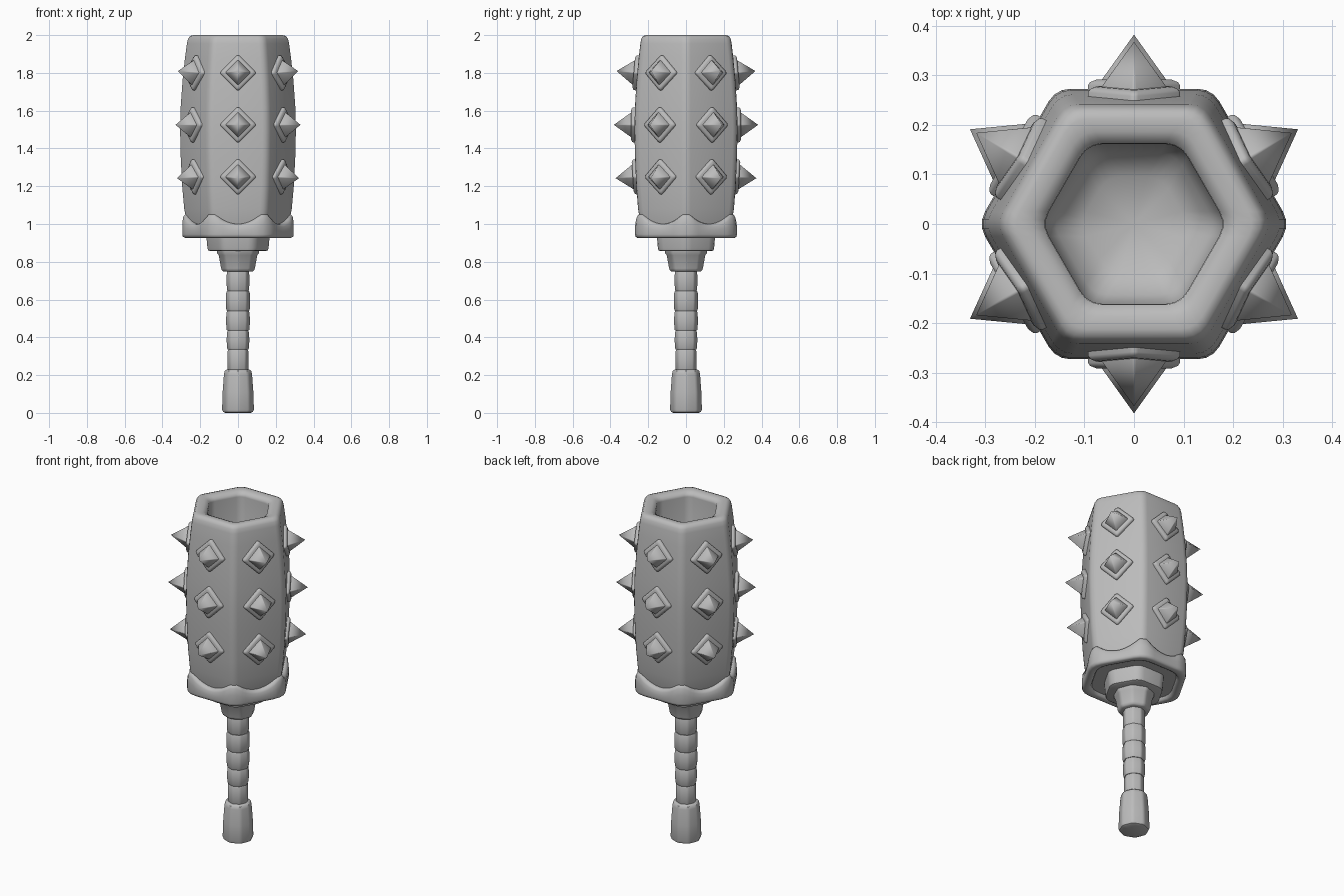
import bpy, bmesh, math
from math import pi, cos, sin, tan, radians
from mathutils import Vector, Matrix

cube = bpy.data.objects.get("Cube")
if cube:
    bpy.data.objects.remove(cube)

grey = bpy.data.materials.new("plain_grey")
grey.use_nodes = True
colour = (0.5, 0.5, 0.5, 1)
grey.diffuse_color = colour
grey.node_tree.nodes["Principled BSDF"].inputs["Base Color"].default_value = colour


def ring(radius, sides, corner, face_cuts):
    """Rounded polygon with a corner on +x."""
    half = pi / sides
    r = min(corner, radius * 0.5)
    arcs = []
    for k in range(sides):
        a = 2 * half * k
        c = Vector((cos(a), sin(a))) * (radius - r / cos(half))
        arcs.append([c + r * Vector((cos(a + b * half), sin(a + b * half)))
                     for b in (-1, -1 / 3, 1 / 3, 1)])
    pts = []
    for k, arc in enumerate(arcs):
        nxt = arcs[(k + 1) % sides][0]
        pts += arc
        pts += [arc[-1].lerp(nxt, i / (face_cuts + 1)) for i in range(1, face_cuts + 1)]
    return pts


def loft(name, profile, sides, corner, face_cuts=0, lift=None, angle=40, place=None):
    """Stack rounded polygons along z; profile entries are (radius, z[, lift share])."""
    bm = bmesh.new()
    rings = []
    for radius, z, *share in profile:
        if radius == 0:
            rings.append([bm.verts.new((0, 0, z))])
            continue
        amount = share[0] if share else 0
        rings.append([bm.verts.new((p.x, p.y, z + (amount * lift(p) if lift else 0)))
                      for p in ring(radius, sides, corner, face_cuts)])
    for a, b in zip(rings, rings[1:]):
        n = max(len(a), len(b))
        for i in range(n):
            j = (i + 1) % n
            if len(a) == 1:
                bm.faces.new((a[0], b[j], b[i]))
            elif len(b) == 1:
                bm.faces.new((a[i], a[j], b[0]))
            else:
                bm.faces.new((a[i], a[j], b[j], b[i]))
    bmesh.ops.recalc_face_normals(bm, faces=bm.faces)
    mesh = bpy.data.meshes.new(name)
    bm.to_mesh(mesh)
    bm.free()
    mesh.materials.append(grey)
    obj = bpy.data.objects.new(name, mesh)
    bpy.context.collection.objects.link(obj)
    if place:
        obj.matrix_world = place
    bpy.ops.object.select_all(action="DESELECT")
    obj.select_set(True)
    bpy.context.view_layer.objects.active = obj
    bpy.ops.object.shade_smooth_by_angle(angle=radians(angle))
    return obj


# Hollow six-sided head with a rounded rim
loft("head", [(0, 0.95), (0.262, 0.95), (0.278, 1.0), (0.293, 1.08), (0.304, 1.2),
              (0.312, 1.36), (0.315, 1.5), (0.312, 1.62), (0.302, 1.76), (0.289, 1.88),
              (0.279, 1.955), (0.273, 1.98), (0.262, 1.995), (0.245, 2.0), (0.215, 1.997),
              (0.188, 1.985), (0.186, 1.97), (0.186, 1.72), (0.165, 1.66),
              (0.11, 1.62), (0, 1.61)], 6, 0.05, angle=70)


# Scalloped collar: low at each face centre, peaked at each corner
def scallop(p):
    off = math.atan2(p.y, p.x) % (pi / 3) - pi / 6
    return 0.07 * (abs(tan(off)) / tan(pi / 6)) ** 2


loft("collar", [(0, 0.945), (0.255, 0.945), (0.262, 0.932), (0.275, 0.927), (0.298, 0.927),
                (0.309, 0.933), (0.312, 0.945), (0.312, 0.965, 0.6), (0.308, 0.985, 0.95),
                (0.3, 0.996, 1), (0.288, 1.0, 1), (0.25, 1.0, 1)],
     6, 0.1, face_cuts=10, lift=scallop, angle=50)

# Stepped guard under the head
loft("guard", [(0, 0.856), (0.155, 0.856), (0.168, 0.861), (0.172, 0.872), (0.179, 0.95),
               (0, 0.95)], 6, 0.06)
loft("guard_cup", [(0, 0.748), (0.078, 0.748), (0.087, 0.753), (0.092, 0.765),
                   (0.105, 0.835), (0.113, 0.845), (0.113, 0.87), (0, 0.87)], 8, 0.03)

# Grip made of overlapping wraps
wraps = [(0.22, 0.055, 0.057), (0.335, 0.058, 0.062), (0.435, 0.061, 0.065),
         (0.54, 0.062, 0.065), (0.645, 0.059, 0.062), (0.76, 0, 0)]
grip = [(0, 0.2)]
for (z0, low, high), (z1, _, _) in zip(wraps, wraps[1:]):
    grip += [(low - 0.002, z0), (low + 0.002, z0 + 0.008), (high, (z0 + z1) / 2),
             (low + 0.002, z1 - 0.008), (low - 0.002, z1)]
loft("grip", grip + [(0, 0.76)], 8, 0.02)

# Flared pommel
loft("pommel", [(0, 0), (0.07, 0), (0.082, 0.005), (0.087, 0.018), (0.084, 0.11),
                (0.077, 0.205), (0.073, 0.222), (0.062, 0.23), (0, 0.23)], 8, 0.03)

# Diamond studs with pointed spikes: three rows on all six faces
for row, (z, reach, tilt) in enumerate([(1.25, 0.263, -4), (1.525, 0.272, 0), (1.8, 0.258, 5)]):
    for k in range(6):
        turn = Matrix.Rotation(pi / 6 + k * pi / 3, 4, "Z")
        place = (turn @ Matrix.Translation((reach, 0, z))
                 @ Matrix.Rotation(pi / 2 - radians(tilt), 4, "Y"))
        loft(f"stud_plate_{row}_{k}", [(0, -0.02), (0.098, -0.02), (0.098, 0.008),
                                       (0.094, 0.014), (0.082, 0.019), (0, 0.019)],
             4, 0.012, place=place)
        loft(f"spike_{row}_{k}", [(0, 0.01), (0.067, 0.01), (0.067, 0.02), (0, 0.11)],
             4, 0.006, place=place)
